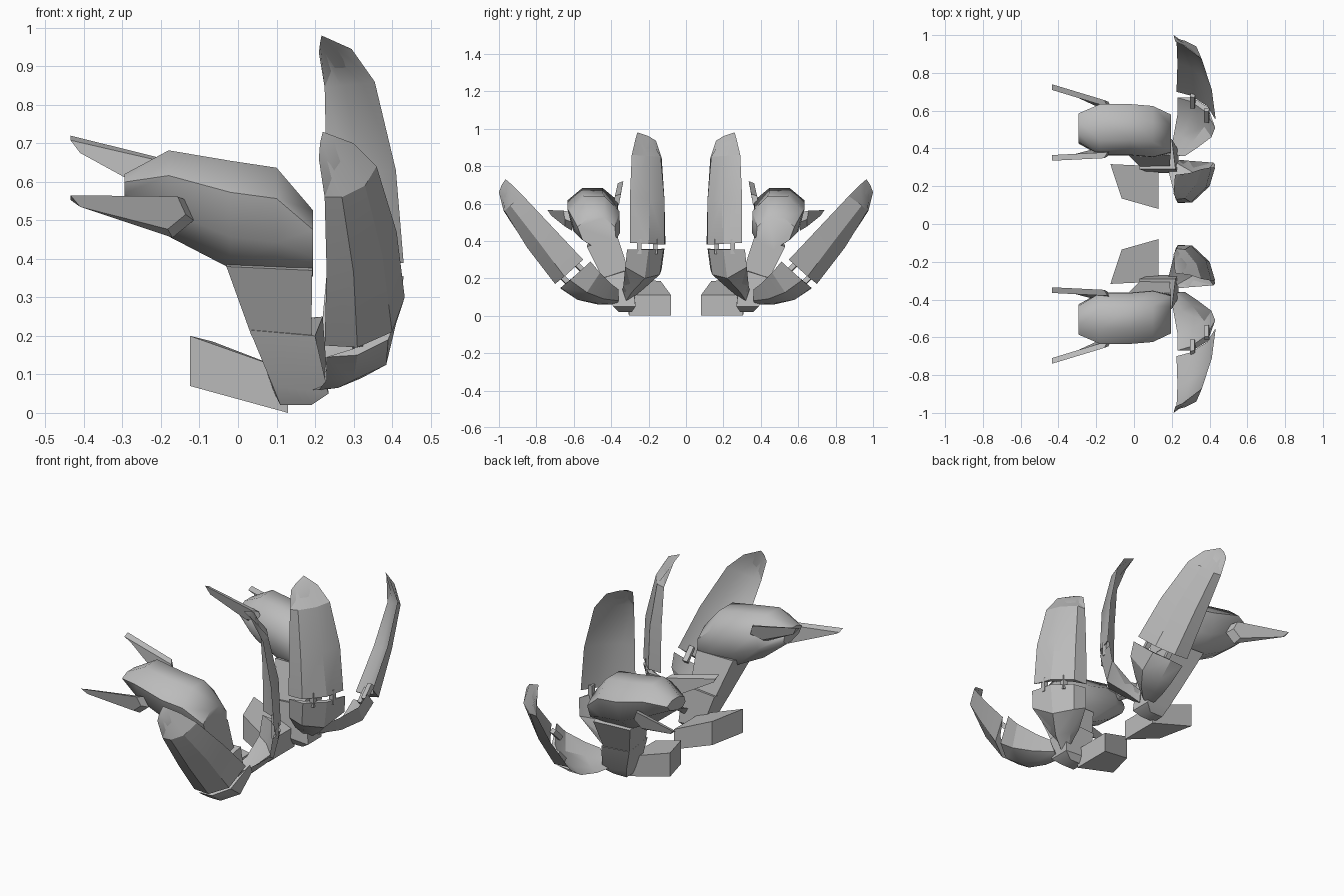
import bpy, bmesh, math
from mathutils import Vector as V

cube = bpy.data.objects.get("Cube")
if cube:
    bpy.data.objects.remove(cube, do_unlink=True)

grey = bpy.data.materials.new("plain grey")
grey.use_nodes = True
COLOUR = (0.5, 0.5, 0.5, 1)
grey.diffuse_color = COLOUR
grey.node_tree.nodes["Principled BSDF"].inputs["Base Color"].default_value = COLOUR


def loft(name, rings, angle=25):
    """Skin a list of equal-length rings, cap the ends, mirror across y."""
    bm = bmesh.new()
    loops = [[bm.verts.new(p) for p in ring] for ring in rings]
    n = len(rings[0])
    for a, b in zip(loops, loops[1:]):
        for i in range(n):
            j = (i + 1) % n
            bm.faces.new((a[i], a[j], b[j], b[i]))
    bm.faces.new(loops[0])
    bm.faces.new(loops[-1][::-1])
    bmesh.ops.recalc_face_normals(bm, faces=bm.faces)
    mesh = bpy.data.meshes.new(name)
    bm.to_mesh(mesh)
    bm.free()
    mesh.materials.append(grey)
    ob = bpy.data.objects.new(name, mesh)
    bpy.context.collection.objects.link(ob)
    bpy.ops.object.select_all(action='DESELECT')
    ob.select_set(True)
    bpy.context.view_layer.objects.active = ob
    bpy.ops.object.shade_smooth_by_angle(angle=math.radians(angle))
    mod = ob.modifiers.new("Mirror", 'MIRROR')
    mod.use_axis = (False, True, False)
    mod.use_mirror_merge = False
    return ob


def shell(name, rows, thin=0.45):
    """Curved petal: four outer points per row, hollowed on the inside."""
    rings = []
    for row in rows:
        a, m, n, b = [V(p) for p in row]
        inner = [n.lerp(a.lerp(b, 0.7), thin), m.lerp(a.lerp(b, 0.3), thin)]
        rings.append([a, m, n, b] + inner)
    return loft(name, rings, 30)


def bar(name, p, q, r):
    """Small square bar from p to q."""
    p, q = V(p), V(q)
    u = (q - p).orthogonal().normalized() * r
    w = (q - p).normalized().cross(u)
    return loft(name, [[c + u, c + w, c - u, c - w] for c in (p, q)])


# Foot block
loft("foot_block", [
    [(.13, .08, 0), (.13, .305, 0), (.13, .305, .11), (.13, .08, .11)],
    [(-.065, .135, .055), (-.125, .317, .07), (-.125, .317, .2), (-.065, .135, .185)]])

# Arm: lower knuckle and upper link
loft("arm_lower", [
    [(.11, .29, .02), (.19, .29, .02), (.19, .36, .02), (.11, .36, .02)],
    [(.09, .27, .06), (.235, .27, .05), (.235, .39, .05), (.09, .39, .07)],
    [(.03, .29, .235), (.22, .29, .25), (.2, .45, .2), (.03, .45, .215)]], 35)
loft("arm_upper", [
    [(.035, .3, .22), (.19, .3, .22), (.19, .44, .19), (.035, .44, .2)],
    [(-.03, .365, .42), (.193, .365, .42), (.193, .53, .37), (-.03, .53, .38)]])

# Pod body: octagonal sections along x, leaning inward underneath
pod = []
for x, y, z, hy, hz in [(-.295, .51, .585, .075, .035), (-.18, .5, .57, .135, .112),
                        (-.02, .5, .515, .135, .14), (.1, .49, .5, .135, .137),
                        (.195, .48, .44, .1, .086)]:
    ring = []
    for k in range(8):
        t = math.radians(22.5 + 45 * k)
        c, s = 1.08 * math.cos(t), 1.08 * math.sin(t)
        pinch = 1 + min(s, 0) * 0.25
        ring.append((x, y + hy * c * pinch + 0.04 * min(s, 0), z + hz * s))
    pod.append(ring)
loft("pod", pod, 45)


# Flat spikes on each side of the pod
def spike(name, tip, low, rear, d):
    """Plate whose outline is thickened by offset d."""
    outline = [V(p) for p in (tip, *low, *rear)]
    centre = sum(outline, V()) / len(outline)
    d = V(d)
    top = [p.lerp(centre, 0.15 if i > 1 else 0) + d * (i > 1)
           for i, p in enumerate(outline)]
    loft(name, [[p - d for p in outline[:1]] + outline[1:], top])


spike("outer_spike", (-.435, .74, .565), [(-.41, .72, .535), (-.17, .61, .455)],
      [(-.115, .61, .5), (-.14, .62, .555)], (0, .03, .012))
spike("inner_spike", (-.435, .335, .72), [(-.41, .345, .675), (-.2, .4, .56)],
      [(-.12, .39, .58), (-.14, .38, .64)], (0, -.03, .012))

# Upright inner petal
shell("inner_blade", [
    [(.23, .11, .38), (.31, .115, .38), (.4, .2, .385), (.43, .3, .39)],
    [(.23, .115, .62), (.3, .115, .62), (.38, .19, .625), (.41, .3, .63)],
    [(.225, .13, .845), (.27, .135, .85), (.33, .21, .855), (.355, .29, .86)],
    [(.21, .16, .935), (.213, .2, .96), (.217, .26, .98), (.295, .27, .945)]])
shell("inner_cup", [
    [(.23, .115, .36), (.31, .12, .355), (.4, .2, .355), (.43, .315, .355)],
    [(.22, .13, .25), (.29, .14, .22), (.37, .22, .2), (.42, .325, .26)],
    [(.2, .21, .16), (.24, .23, .14), (.29, .29, .125), (.29, .335, .16)],
    [(.18, .29, .13), (.2, .29, .09), (.23, .32, .08), (.24, .34, .14)]])

# Leaning outer petal
shell("outer_blade", [
    [(.225, .7, .175), (.31, .7, .17), (.4, .65, .21), (.433, .55, .3)],
    [(.23, .85, .37), (.3, .85, .365), (.375, .8, .41), (.412, .71, .47)],
    [(.225, .975, .56), (.27, .97, .56), (.33, .94, .59), (.36, .87, .64)],
    [(.21, 1, .66), (.213, .985, .7), (.22, .965, .73), (.3, .93, .7)]])
shell("outer_cup", [
    [(.23, .67, .145), (.31, .67, .15), (.39, .62, .19), (.43, .51, .29)],
    [(.23, .58, .085), (.3, .58, .085), (.385, .53, .125), (.41, .46, .23)],
    [(.21, .47, .06), (.26, .47, .065), (.32, .44, .09), (.33, .4, .17)],
    [(.19, .37, .06), (.22, .37, .06), (.24, .36, .08), (.27, .36, .14)]])

# Clips joining each cup to its blade
for i, (x, y) in enumerate([(.34, .165), (.4, .25)]):
    bar(f"inner_clip_{i}", (x, y, .33), (x, y, .41), .018)
for i, (x, y, z) in enumerate([(.31, .62, .165), (.385, .545, .235)]):
    bar(f"outer_clip_{i}", (x, y, z), (x, y + .06, z + .06), .018)
